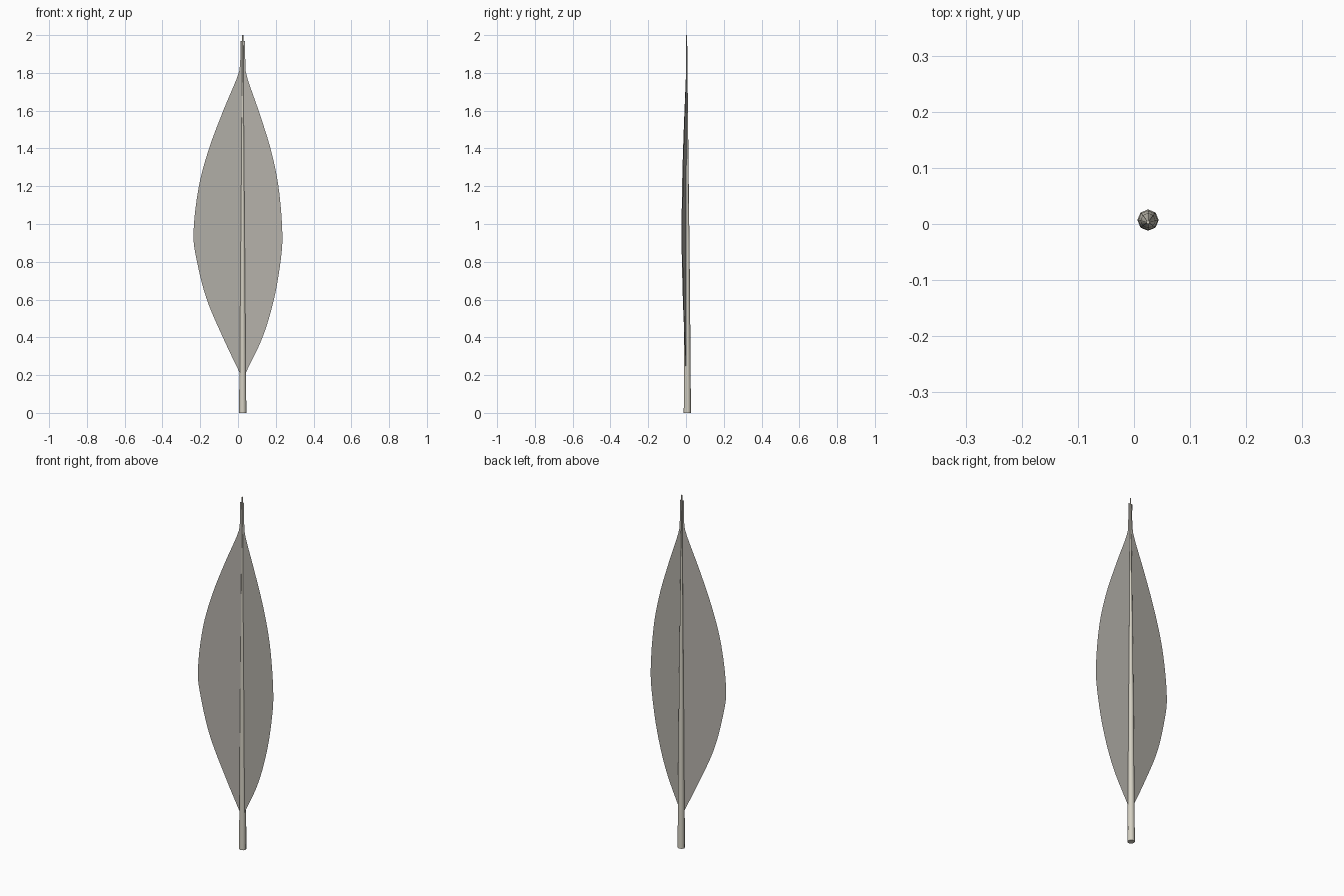
import bpy, bmesh, math

cube = bpy.data.objects.get("Cube")
if cube:
    bpy.data.objects.remove(cube, do_unlink=True)

AXIS_X = 0.025   # the shaft stands slightly off centre


def material(name, rgb):
    mat = bpy.data.materials.new(name)
    mat.use_nodes = True
    mat.diffuse_color = (*rgb, 1)
    node = next(n for n in mat.node_tree.nodes if n.type == 'BSDF_PRINCIPLED')
    node.inputs["Base Color"].default_value = (*rgb, 1)
    node.inputs["Roughness"].default_value = 0.8
    return mat


def finish(bm, name, mat, angle):
    mesh = bpy.data.meshes.new(name)
    bm.to_mesh(mesh)
    bm.free()
    obj = bpy.data.objects.new(name, mesh)
    bpy.context.collection.objects.link(obj)
    mesh.materials.append(mat)
    bpy.ops.object.select_all(action='DESELECT')
    obj.select_set(True)
    bpy.context.view_layer.objects.active = obj
    bpy.ops.object.shade_smooth_by_angle(angle=math.radians(angle))
    return obj


def smooth_value(points, z):
    """Cubic interpolation through (height, value) pairs."""
    def slope(i):
        a, b = points[max(i - 1, 0)], points[min(i + 1, len(points) - 1)]
        return (b[1] - a[1]) / (b[0] - a[0])
    i = max(k for k in range(len(points) - 1) if points[k][0] <= z or k == 0)
    (z0, v0), (z1, v1) = points[i], points[i + 1]
    h = z1 - z0
    t = (z - z0) / h
    return ((2*t**3 - 3*t**2 + 1) * v0 + (t**3 - 2*t**2 + t) * h * slope(i)
            + (3*t**2 - 2*t**3) * v1 + (t**3 - t**2) * h * slope(i + 1))


vane_grey = material("vane grey", (0.46, 0.44, 0.40))
shaft_bone = material("shaft bone", (0.66, 0.63, 0.54))

# Half-width outlines of the two vanes, as (height, width)
right_outline = [(0.21, 0.015), (0.4, 0.105), (0.6, 0.19), (0.8, 0.242), (0.94, 0.261),
                 (1.2, 0.232), (1.4, 0.178), (1.6, 0.103), (1.79, 0.024),
                 (1.84, 0.014), (1.97, 0.013)]
left_outline = [(0.21, 0.015), (0.4, 0.105), (0.6, 0.165), (0.8, 0.2), (0.94, 0.21),
                (1.2, 0.189), (1.4, 0.147), (1.6, 0.084), (1.79, 0.019),
                (1.84, 0.014), (1.97, 0.013)]


# Thin vanes folded gently forward from the shaft
def vane(name, outline, side, rows=44, cols=4):
    bm = bmesh.new()
    low, high = outline[0][0], outline[-1][0]
    grid = []
    for r in range(rows + 1):
        z = low + (high - low) * r / rows
        width = smooth_value(outline, z)
        grid.append([bm.verts.new((AXIS_X + side * width * c / cols,
                                   0.002 - 0.098 * width * c / cols, z))
                     for c in range(cols + 1)])
    for a, b in zip(grid, grid[1:]):
        for c in range(cols):
            quad = (a[c], a[c + 1], b[c + 1], b[c])
            bm.faces.new(quad if side > 0 else quad[::-1])
    return finish(bm, name, vane_grey, 40)


vane("right_vane", right_outline, -1)
vane("left_vane", left_outline, 1)

# Tapered eight-sided shaft
bm = bmesh.new()
SIDES = 8
rings = []
for z, y, radius in [(0, 0.007, 0.019), (0.3, 0.0065, 0.0175), (0.8, 0.006, 0.0135),
                     (1.3, 0.005, 0.0085), (1.7, 0.004, 0.0052), (2.0, 0.003, 0.003)]:
    rings.append([bm.verts.new((AXIS_X + radius * math.cos(math.tau * k / SIDES),
                                y + radius * math.sin(math.tau * k / SIDES), z))
                  for k in range(SIDES)])
for a, b in zip(rings, rings[1:]):
    for k in range(SIDES):
        n = (k + 1) % SIDES
        bm.faces.new((a[k], a[n], b[n], b[k]))
bm.faces.new(rings[0][::-1])
bm.faces.new(rings[-1])
finish(bm, "shaft", shaft_bone, 50)
